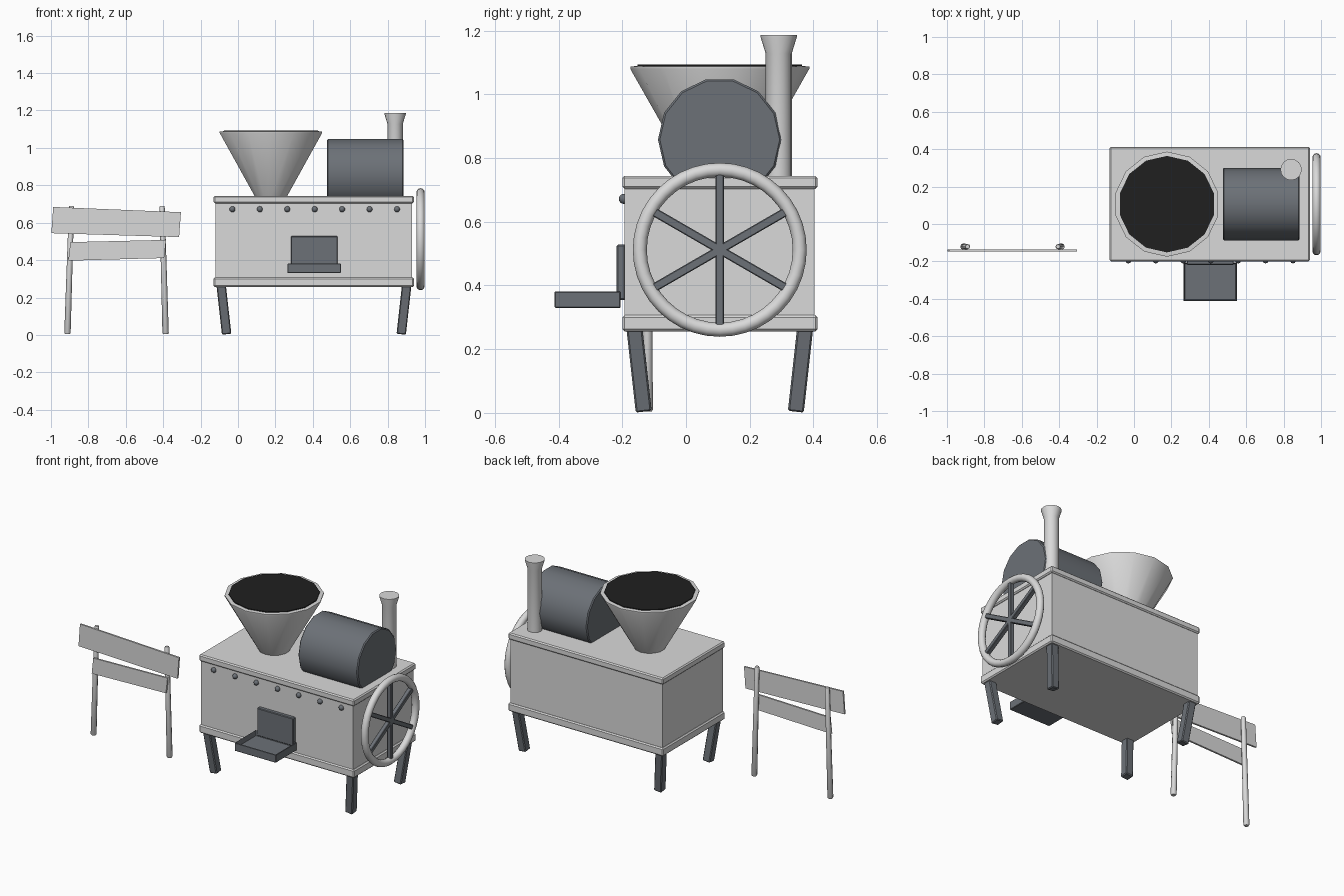
import bpy, bmesh, math
from mathutils import Vector, Matrix

cube = bpy.data.objects.get("Cube")
if cube:
    bpy.data.objects.remove(cube, do_unlink=True)


def material(name, rgb):
    m = bpy.data.materials.new(name)
    m.use_nodes = True
    m.diffuse_color = (*rgb, 1)
    m.node_tree.nodes["Principled BSDF"].inputs["Base Color"].default_value = (*rgb, 1)
    return m


LIGHT = material("light grey", (0.7, 0.7, 0.7))
DARK = material("slate grey", (0.15, 0.165, 0.185))
BLACK = material("black filling", (0.014, 0.014, 0.014))


def finish(name, bm, mat, smooth=None):
    bmesh.ops.recalc_face_normals(bm, faces=bm.faces)
    me = bpy.data.meshes.new(name)
    bm.to_mesh(me)
    bm.free()
    if smooth:
        me.shade_smooth()
        me.set_sharp_from_angle(angle=math.radians(smooth))
    me.materials.append(mat)
    ob = bpy.data.objects.new(name, me)
    bpy.context.collection.objects.link(ob)
    return ob


def box(name, lo, hi, mat, bevel=0.0, well=None):
    """Box between two corners; well = (wall, depth) hollows out the top."""
    lo, hi = Vector(lo), Vector(hi)
    bm = bmesh.new()
    bmesh.ops.create_cube(bm, size=1)
    bmesh.ops.scale(bm, vec=hi - lo, verts=bm.verts)
    bmesh.ops.translate(bm, vec=(lo + hi) / 2, verts=bm.verts)
    if bevel:
        bmesh.ops.bevel(bm, geom=bm.edges[:], offset=bevel, segments=1, affect='EDGES')
    if well:
        top = max(bm.faces, key=lambda f: f.calc_center_median().z)
        bmesh.ops.inset_region(bm, faces=[top], thickness=well[0])
        bmesh.ops.translate(bm, vec=(0, 0, -well[1]), verts=top.verts)
    return finish(name, bm, mat)


def strut(name, a, b, width, mat, bevel=0.004):
    """Square bar running from a to b."""
    a, b = Vector(a), Vector(b)
    h = (b - a).length / 2
    ob = box(name, (-width / 2, -width / 2, -h), (width / 2, width / 2, h), mat, bevel)
    rot = Vector((0, 0, 1)).rotation_difference(b - a).to_matrix().to_4x4()
    ob.data.transform(Matrix.Translation((a + b) / 2) @ rot)
    return ob


def lathe(name, profile, sides, mat, matrix, smooth=35):
    """Revolve (radius, height) points around local z and cap both ends."""
    bm = bmesh.new()
    rings = []
    for r, z in profile:
        angles = [math.pi / 2 + math.tau * i / sides for i in range(sides)]
        rings.append([bm.verts.new((r * math.cos(t), r * math.sin(t), z)) for t in angles])
    for low, high in zip(rings, rings[1:]):
        for i in range(sides):
            j = (i + 1) % sides
            bm.faces.new((low[i], low[j], high[j], high[i]))
    bm.faces.new(rings[0])
    bm.faces.new(rings[-1])
    bmesh.ops.transform(bm, matrix=matrix, verts=bm.verts)
    return finish(name, bm, mat, smooth)


def board(name, corners, y, thickness, mat):
    """Thin plank from its four front-facing (x, z) corners."""
    bm = bmesh.new()
    face = bm.faces.new([bm.verts.new((x, y, z)) for x, z in corners])
    out = bmesh.ops.extrude_face_region(bm, geom=[face])
    new = [v for v in out["geom"] if isinstance(v, bmesh.types.BMVert)]
    bmesh.ops.translate(bm, vec=(0, thickness, 0), verts=new)
    return finish(name, bm, mat)


at = Matrix.Translation
MID_X, MID_Y = 0.406, 0.106

# Main case with trim at the top and bottom
box("case", (-0.12, -0.193, 0.265), (0.93, 0.404, 0.735), LIGHT)
box("top_trim", (-0.13, -0.2, 0.703), (0.94, 0.413, 0.744), LIGHT, 0.007)
box("bottom_trim", (-0.13, -0.2, 0.256), (0.94, 0.413, 0.307), LIGHT, 0.007)

# Four legs leaning inwards towards the ground
for sx, side in ((1, "left"), (-1, "right")):
    for sy, end in ((1, "back"), (-1, "front")):
        foot = (MID_X + sx * 0.467, MID_Y + sy * 0.239, 0.006)
        top = (MID_X + sx * 0.497, MID_Y + sy * 0.269, 0.275)
        strut(f"{end}_{side}_leg", foot, top, 0.05, DARK, 0.005)

# Hopper and its filling
funnel = at((0.176, MID_Y, 0))
lathe("hopper", [(0.085, 0.735), (0.281, 1.08), (0.281, 1.087), (0.262, 1.089)],
      14, LIGHT, funnel)
lathe("hopper_filling", [(0.258, 1.084), (0.258, 1.094)], 14, BLACK, funnel)

# Drum lying on the case
lathe("drum", [(0.188, 0), (0.194, 0.006), (0.194, 0.404), (0.188, 0.41)], 14, DARK,
      at((0.475, MID_Y, 0.858)) @ Matrix.Rotation(math.pi / 2, 4, 'Y'))

# Chimney with flared top
lathe("chimney", [(0.041, 0.735), (0.041, 1.128), (0.057, 1.18), (0.057, 1.186)],
      16, LIGHT, at((0.84, 0.291, 0)))

# Hand wheel: ring and three crossing bars
hub = Vector((0.976, MID_Y, 0.512))
bpy.ops.mesh.primitive_torus_add(location=hub, rotation=(0, math.pi / 2, 0),
                                 major_radius=0.251, minor_radius=0.022,
                                 major_segments=40, minor_segments=12)
ring = bpy.context.object
ring.name = "wheel_ring"
ring.data.materials.append(LIGHT)
ring.data.shade_smooth()
for k in range(3):
    t = math.pi / 2 + k * math.pi / 3
    arm = Vector((0, math.cos(t), math.sin(t))) * 0.245
    strut(f"wheel_spoke_{k + 1}", hub - arm, hub + arm, 0.027, DARK, 0.003)

# Row of rivets under the top trim
for k in range(7):
    bm = bmesh.new()
    bmesh.ops.create_uvsphere(bm, u_segments=10, v_segments=8, radius=0.016,
                              matrix=at((-0.03 + k * 0.1467, -0.195, 0.672)))
    finish(f"rivet_{k + 1}", bm, DARK, 60)

# Outlet plate and tray
box("outlet_plate", (0.283, -0.218, 0.355), (0.533, -0.19, 0.528), DARK, 0.004)
box("outlet_tray", (0.265, -0.413, 0.33), (0.55, -0.205, 0.381), DARK, 0.003, (0.008, 0.03))

# Sign stand: two round posts and two crooked boards
for side, foot_x, top_x in (("right", -0.912, -0.89), ("left", -0.387, -0.406)):
    foot, top = Vector((foot_x, -0.121, 0.004)), Vector((top_x, -0.121, 0.69))
    rot = Vector((0, 0, 1)).rotation_difference(top - foot).to_matrix().to_4x4()
    length = (top - foot).length
    lathe(f"sign_{side}_post", [(0.013, 0), (0.017, 0.006), (0.014, length - 0.006), (0.011, length)],
          8, LIGHT, at(foot) @ rot, 50)
board("upper_sign_board", [(-0.998, 0.544), (-0.315, 0.523), (-0.305, 0.656), (-0.988, 0.684)],
      -0.147, 0.011, LIGHT)
board("lower_sign_board", [(-0.907, 0.397), (-0.395, 0.411), (-0.384, 0.508), (-0.896, 0.496)],
      -0.147, 0.011, LIGHT)
